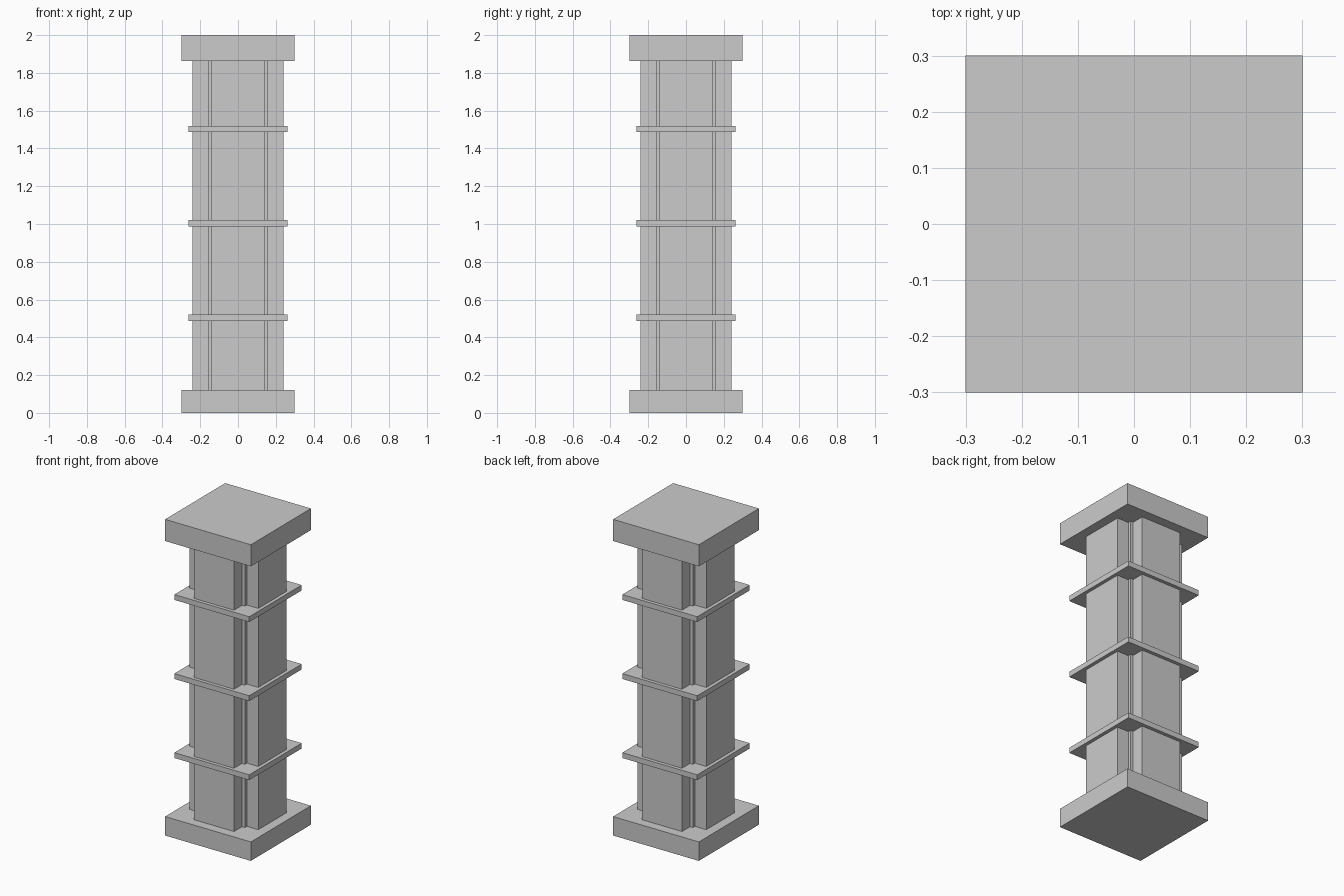
import bpy, bmesh

if "Cube" in bpy.data.objects:
    bpy.data.objects.remove(bpy.data.objects["Cube"])


def prism(name, outline, z0, z1):
    """Closed vertical prism from a counter-clockwise outline."""
    bm = bmesh.new()
    face = bm.faces.new([bm.verts.new((x, y, z0)) for x, y in outline])
    ext = bmesh.ops.extrude_face_region(bm, geom=[face], use_keep_orig=True)
    for v in ext["geom"]:
        if isinstance(v, bmesh.types.BMVert):
            v.co.z = z1
    bmesh.ops.recalc_face_normals(bm, faces=bm.faces)
    mesh = bpy.data.meshes.new(name)
    bm.to_mesh(mesh)
    bm.free()
    obj = bpy.data.objects.new(name, mesh)
    bpy.context.collection.objects.link(obj)
    return obj


def square(h):
    return [(h, h), (-h, h), (-h, -h), (h, -h)]


# Shaft: square core with a raised panel on each side, one corner repeated
corner = [(0.24, 0.14), (0.16, 0.14), (0.16, 0.16), (0.14, 0.16), (0.14, 0.24)]
outline = []
for _ in range(4):
    outline += corner
    corner = [(-y, x) for x, y in corner]
prism("shaft", outline, 0.12, 1.863)

# Plinth and cap slabs
prism("base_slab", square(0.30), 0.0, 0.12)
prism("cap_slab", square(0.30), 1.863, 2.0)

# Thin square bands around the shaft
for i in range(3):
    z = 0.503 + 0.5 * i
    prism(f"band_{i + 1}", square(0.262), z - 0.017, z + 0.017)
